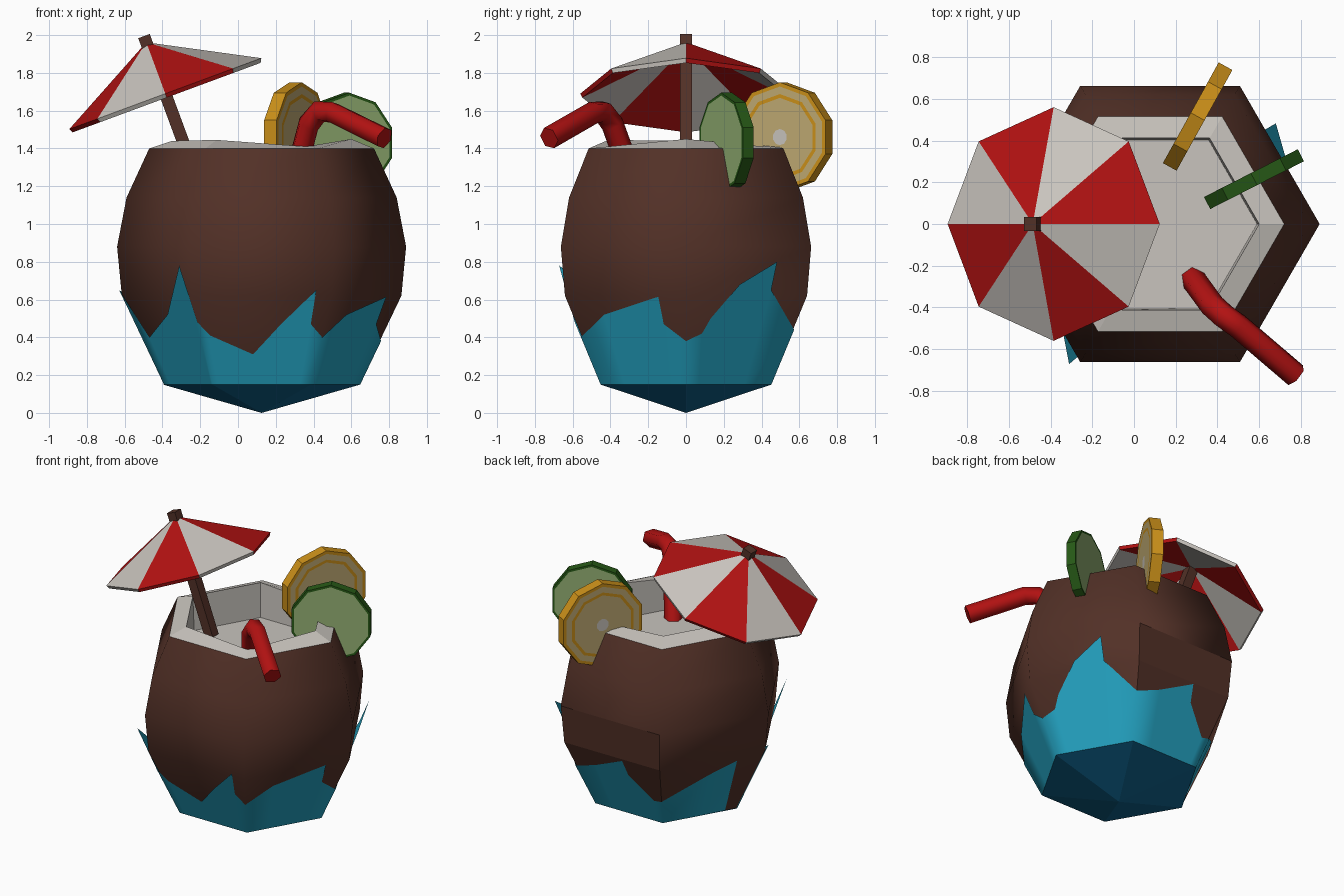
import bpy, bmesh
from math import radians, cos, sin, pi
from mathutils import Matrix, Vector

if "Cube" in bpy.data.objects:
    bpy.data.objects.remove(bpy.data.objects["Cube"])

CX = 0.125  # the drink sits slightly to one side


def material(name, r, g, b):
    m = bpy.data.materials.new(name)
    m.use_nodes = True
    m.diffuse_color = (r, g, b, 1)
    m.node_tree.nodes["Principled BSDF"].inputs["Base Color"].default_value = (r, g, b, 1)
    return m


brown = material("husk brown", 0.085, 0.03, 0.02)
white = material("off white", 0.58, 0.55, 0.51)
red = material("bright red", 0.45, 0.006, 0.006)
cyan = material("water cyan", 0.017, 0.36, 0.53)
blue = material("deep blue", 0.005, 0.13, 0.28)
orange = material("orange rind", 0.6, 0.28, 0.01)
tan = material("orange pulp", 0.52, 0.4, 0.17)
green = material("lime rind", 0.02, 0.1, 0.008)
pale_green = material("lime pulp", 0.29, 0.43, 0.17)


def finish(name, bm, mats, smooth=False, fix_normals=True):
    if fix_normals:
        bmesh.ops.recalc_face_normals(bm, faces=bm.faces)
    for f in bm.faces:
        f.smooth = smooth
    me = bpy.data.meshes.new(name)
    bm.to_mesh(me)
    bm.free()
    ob = bpy.data.objects.new(name, me)
    bpy.context.collection.objects.link(ob)
    for m in mats:
        me.materials.append(m)
    return ob


def hex_ring(bm, radius, heights):
    if not isinstance(heights, (list, tuple)):
        heights = [heights] * 6
    return [bm.verts.new((CX + radius * cos(i * pi / 3), radius * sin(i * pi / 3), z))
            for i, z in enumerate(heights)]


def bridge(bm, low, high):
    n = len(low)
    return [bm.faces.new((low[i], low[(i + 1) % n], high[(i + 1) % n], high[i])) for i in range(n)]


# Coconut husk
bm = bmesh.new()
rings = [hex_ring(bm, r, z) for r, z in
         [(0.515, 0.15), (0.74, 0.62), (0.765, 0.88), (0.715, 1.14), (0.595, 1.4)]]
for k, (low, high) in enumerate(zip(rings, rings[1:])):
    faces = bridge(bm, low, high)
    if k < 2:  # creased panel on the lower back
        for e in faces[1].edges:
            if k == 0 or rings[1][1] not in e.verts or rings[1][2] not in e.verts:
                e.smooth = False
finish("coconut_husk", bm, [brown], smooth=True, fix_normals=False)

# White rim, inner wall and drink surface
bm = bmesh.new()
outer = hex_ring(bm, 0.595, 1.4)
inner = hex_ring(bm, 0.475, [1.45, 1.41, 1.44, 1.44, 1.445, 1.41])
floor = hex_ring(bm, 0.465, 1.2)
bridge(bm, outer, inner)
bridge(bm, inner, floor)
bm.faces.new(floor)
finish("coconut_flesh", bm, [white], fix_normals=False)

# Splash: jagged six-sided cone, given as (angle, height) of its upper edge
jag = [(0, .38), (8, .42), (12, .5), (25, .68), (41, .8), (42, .65), (60, .44), (75, .5),
       (97, .61), (99, .5), (115, .33), (120, .34), (150, .5), (181, .65), (188, .4),
       (215, .52), (237, .78), (238.5, .62), (240, .48), (244, .41), (265, .31), (280, .47),
       (293.7, .65), (294, .47), (300, .4), (316, .52), (347.5, .615), (349, .47)]


def on_cone(angle, z):
    r = 0.522 + 0.479 * (z - 0.15)
    r *= cos(pi / 6) / cos(radians(angle % 60 - 30))
    return (CX + r * cos(radians(angle)), r * sin(radians(angle)), z)


bm = bmesh.new()
low = [bm.verts.new(on_cone(a, 0.15)) for a, z in jag]
high = [bm.verts.new(on_cone(a, z)) for a, z in jag]
bridge(bm, low, high)
finish("water_splash", bm, [cyan], smooth=True, fix_normals=False)

# Pointed base
bm = bmesh.new()
ring = hex_ring(bm, 0.522, 0.15)
tip = bm.verts.new((CX, 0, 0))
for i in range(6):
    bm.faces.new((ring[(i + 1) % 6], ring[i], tip))
finish("pointed_base", bm, [blue], fix_normals=False)

# Parasol canopy with alternating panels
tilt = Matrix.Translation((-0.385, 0, 1.69)) @ Matrix.Rotation(radians(-20.3), 4, 'Y')
bm = bmesh.new()
apex = bm.verts.new((0, 0, 0.29))
edge = [bm.verts.new((0.542 * cos(i * pi / 4), 0.56 * sin(i * pi / 4), 0)) for i in range(8)]
for i in range(8):
    bm.faces.new((edge[i], edge[(i + 1) % 8], apex)).material_index = i % 2
canopy = finish("parasol_canopy", bm, [red, white], fix_normals=False)
canopy.matrix_world = tilt
shell = canopy.modifiers.new("Thickness", 'SOLIDIFY')
shell.thickness = 0.025
shell.offset = -1

# Parasol stick
bm = bmesh.new()
bmesh.ops.create_cube(bm, size=1, matrix=Matrix.Translation((0, 0, -0.1)) @ Matrix.Diagonal((0.065, 0.065, 0.85, 1)))
stick = finish("parasol_stick", bm, [brown])
stick.matrix_world = tilt

# Bent straw
curve = bpy.data.curves.new("straw", 'CURVE')
curve.dimensions = '3D'
curve.bevel_depth = 0.06
curve.bevel_resolution = 1
curve.use_fill_caps = True
path = [(0.28, -0.26, 1.17), (0.375, -0.39, 1.53), (0.43, -0.44, 1.595),
        (0.5, -0.49, 1.59), (0.775, -0.725, 1.455)]
line = curve.splines.new('POLY')
line.points.add(len(path) - 1)
for p, co in zip(line.points, path):
    p.co = (*co, 1)
curve.materials.append(red)
bpy.context.collection.objects.link(bpy.data.objects.new("straw", curve))


# Fruit slices: each band is (width, material of band), the middle takes the last material
def slice_disc(name, centre, angle, radius, depth, mats, bands, middle):
    bm = bmesh.new()
    bmesh.ops.create_cone(bm, cap_ends=True, segments=10, radius1=radius, radius2=radius, depth=depth)
    for cap in [f for f in bm.faces if len(f.verts) == 10]:
        for width, index in bands:
            result = bmesh.ops.inset_individual(bm, faces=[cap], thickness=width)
            for f in result["faces"]:
                if f != cap:
                    f.material_index = index
        cap.material_index = middle
    ob = finish(name, bm, mats)
    ob.matrix_world = (Matrix.Translation(centre) @ Matrix.Rotation(radians(angle), 4, 'Z')
                       @ Matrix.Rotation(pi / 2, 4, 'X'))


slice_disc("orange_slice", (0.305, 0.515, 1.46), 61, 0.29, 0.075, [orange, tan, white],
           [(0.022, 0), (0.04, 1), (0.02, 0), (0.165, 1)], 2)
slice_disc("lime_slice", (0.575, 0.215, 1.43), 27, 0.265, 0.065, [green, pale_green],
           [(0.015, 0)], 1)
